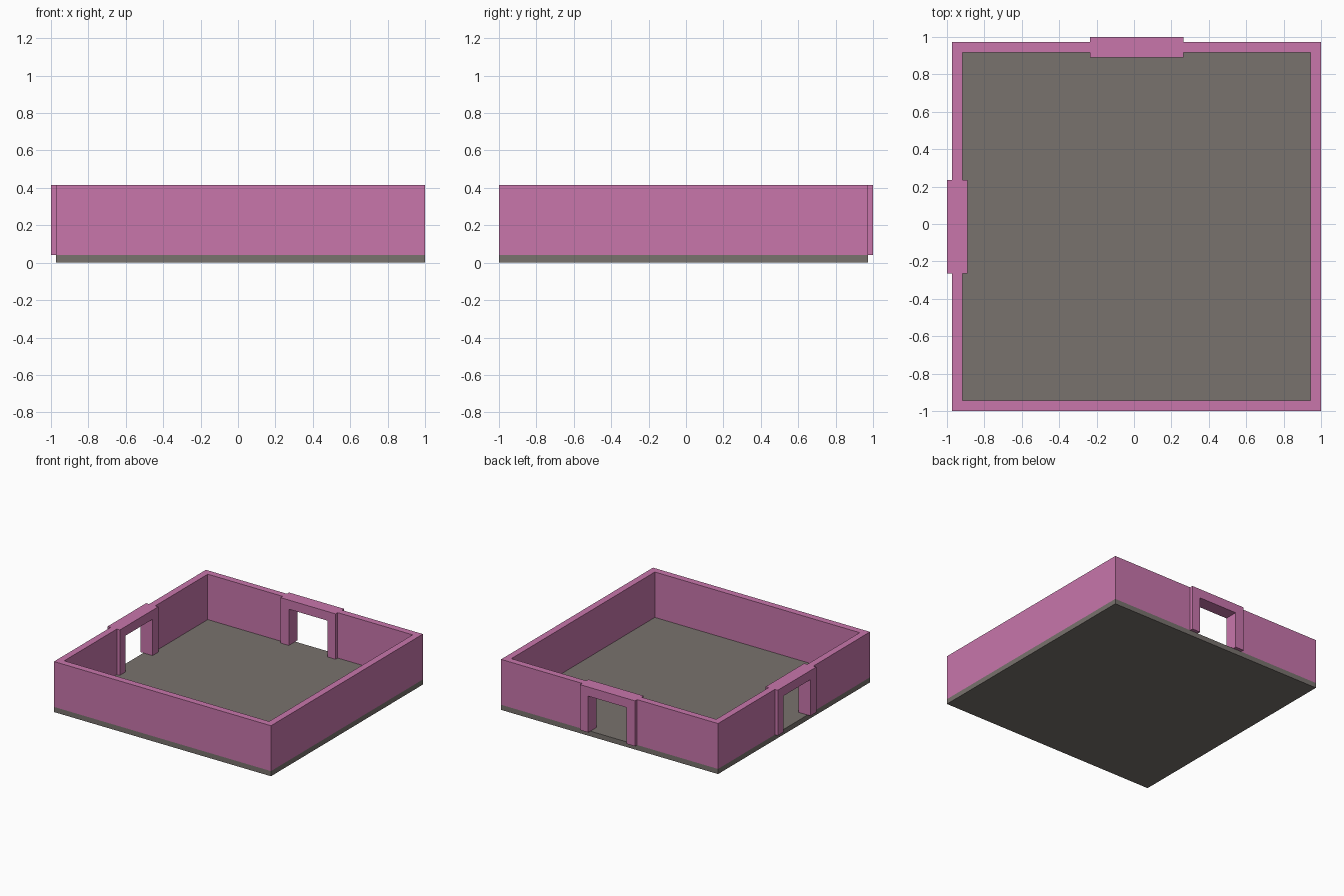
import bpy, bmesh

if "Cube" in bpy.data.objects:
    bpy.data.objects.remove(bpy.data.objects["Cube"])

LO, HI = -0.9725, 1.0        # room footprint: x LO..HI, y -HI..-LO
T = 0.055                    # wall thickness
P = 0.0275                   # door frame projection on each side of a wall
FLOOR, TOP = 0.042, 0.415
C = (LO + HI) / 2            # door centre: x = C in back wall, y = -C in left wall
W = 0.25                     # half width of a door frame


def prism(name, outline, z0, z1):
    """Extrude a plan outline from z0 to z1."""
    bm = bmesh.new()
    face = bm.faces.new([bm.verts.new((x, y, z0)) for x, y in outline])
    top = bmesh.ops.extrude_face_region(bm, geom=[face])["geom"]
    bmesh.ops.translate(bm, vec=(0, 0, z1 - z0),
                        verts=[v for v in top if isinstance(v, bmesh.types.BMVert)])
    bmesh.ops.recalc_face_normals(bm, faces=bm.faces)
    mesh = bpy.data.meshes.new(name)
    bm.to_mesh(mesh)
    bm.free()
    obj = bpy.data.objects.new(name, mesh)
    bpy.context.collection.objects.link(obj)
    return obj


def rect(x0, x1, y0, y1):
    return [(x0, y0), (x1, y0), (x1, y1), (x0, y1)]


def plan(inset, step):
    """Room outline with a step at the two doorways (positive is outward)."""
    lo, hi = LO + inset, HI - inset
    half = [(hi, -lo), (C + W, -lo), (C + W, -lo + step),
            (C - W, -lo + step), (C - W, -lo), (lo, -lo)]
    # the left wall mirrors the back wall across the corner diagonal
    mirrored = [(-y, -x) for x, y in reversed(half[:-1])]
    return [(hi, -hi)] + half + mirrored[:-1] + [(lo, -hi)]


def cut(target, cutter):
    mod = target.modifiers.new("cut", 'BOOLEAN')
    mod.operation = 'DIFFERENCE'
    mod.solver = 'EXACT'
    mod.object = cutter
    bpy.context.view_layer.objects.active = target
    bpy.ops.object.modifier_apply(modifier=mod.name)
    bpy.data.objects.remove(cutter)


def paint(obj, color):
    mat = bpy.data.materials.new(obj.name + "_color")
    mat.diffuse_color = (*color, 1)
    mat.use_nodes = True
    mat.node_tree.nodes["Principled BSDF"].inputs["Base Color"].default_value = mat.diffuse_color
    obj.data.materials.append(mat)


# Floor slab
floor = prism("floor", rect(LO, HI, -HI, -LO), 0, FLOOR)
paint(floor, (0.19, 0.17, 0.155))

# Walls with thickened door frames, hollowed out
walls = prism("walls", plan(0, P), FLOOR, TOP)
cut(walls, prism("room_cutter", plan(T, -P), FLOOR - 0.2, TOP + 0.2))

# Door openings in the back and left walls
D = 0.175
cut(walls, prism("back_door_cutter", rect(C - D, C + D, 0.8, 1.1), FLOOR - 0.1, 0.34))
cut(walls, prism("left_door_cutter", rect(-1.1, -0.8, -C - D, -C + D), FLOOR - 0.1, 0.34))
paint(walls, (0.58, 0.18, 0.41))
